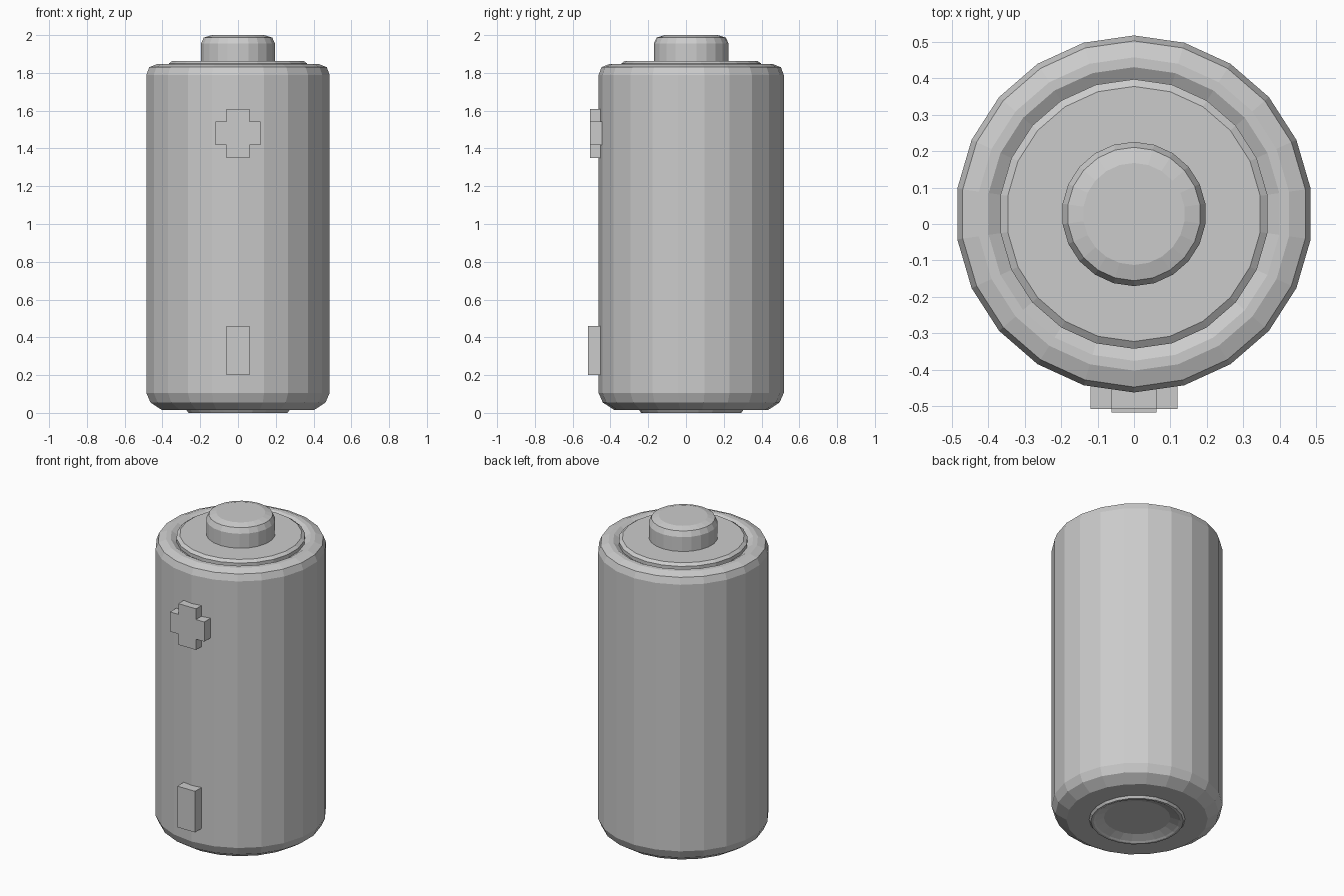
import bpy, bmesh
from math import sin, cos, tau

if "Cube" in bpy.data.objects:
    bpy.data.objects.remove(bpy.data.objects["Cube"])

SIDES = 22
CY = 0.0275   # cell axis, set back so the front symbols fit the depth


def finish(bm, name):
    bmesh.ops.recalc_face_normals(bm, faces=bm.faces)
    me = bpy.data.meshes.new(name)
    bm.to_mesh(me)
    bm.free()
    ob = bpy.data.objects.new(name, me)
    bpy.context.collection.objects.link(ob)
    return ob


def lathe(name, profile, cap=None):
    """Spin (radius, z) points listed bottom to top; cap = 'top' or 'bottom'."""
    bm = bmesh.new()
    rings = [[bm.verts.new((r * sin(tau * i / SIDES), CY + r * cos(tau * i / SIDES), z))
              for i in range(SIDES)] for r, z in profile]
    for a, b in zip(rings, rings[1:]):
        for i in range(SIDES):
            j = (i + 1) % SIDES
            bm.faces.new((a[j], a[i], b[i], b[j]))
    if cap == 'top':
        bm.faces.new(rings[-1][::-1])
    elif cap == 'bottom':
        bm.faces.new(rings[0])
    bm.normal_update()
    me = bpy.data.meshes.new(name)
    bm.to_mesh(me)
    bm.free()
    ob = bpy.data.objects.new(name, me)
    bpy.context.collection.objects.link(ob)
    return ob


def plate(name, outline, y_front, y_back):
    """Extrude an (x, z) outline from front to back."""
    bm = bmesh.new()
    face = bm.faces.new([bm.verts.new((x, y_front, z)) for x, z in outline])
    ext = bmesh.ops.extrude_face_region(bm, geom=[face], use_keep_orig=True)
    for v in ext['geom']:
        if isinstance(v, bmesh.types.BMVert):
            v.co.y = y_back
    return finish(bm, name)


# Outer can with rounded bottom edge and rolled top rim
lathe("casing", [(0.275, 0.014), (0.405, 0.014), (0.468, 0.055), (0.49, 0.105),
                 (0.49, 1.79), (0.475, 1.83), (0.43, 1.848), (0.403, 1.848),
                 (0.37, 1.828)])

# Raised disc and button on top
lathe("positive_terminal", [(0.37, 1.828), (0.37, 1.85), (0.35, 1.864), (0.198, 1.864),
                            (0.198, 1.955), (0.183, 1.987), (0.14, 2.0)], cap='top')

# Thin raised ring with shallow dish underneath
lathe("negative_terminal", [(0.19, 0.025), (0.24, 0.006), (0.25, 0.0),
                            (0.265, 0.0), (0.275, 0.014)], cap='bottom')

# Polarity symbols on the front
a, b, h, c = 0.062, 0.12, 0.13, 1.48
plate("plus_symbol", [(-a, c - h), (a, c - h), (a, c - a), (b, c - a), (b, c + a), (a, c + a),
                      (a, c + h), (-a, c + h), (-a, c + a), (-b, c + a), (-b, c - a), (-a, c - a)],
      -0.508, -0.445)
plate("minus_symbol", [(-a, 0.2), (a, 0.2), (a, 0.46), (-a, 0.46)], -0.5175, -0.45)
